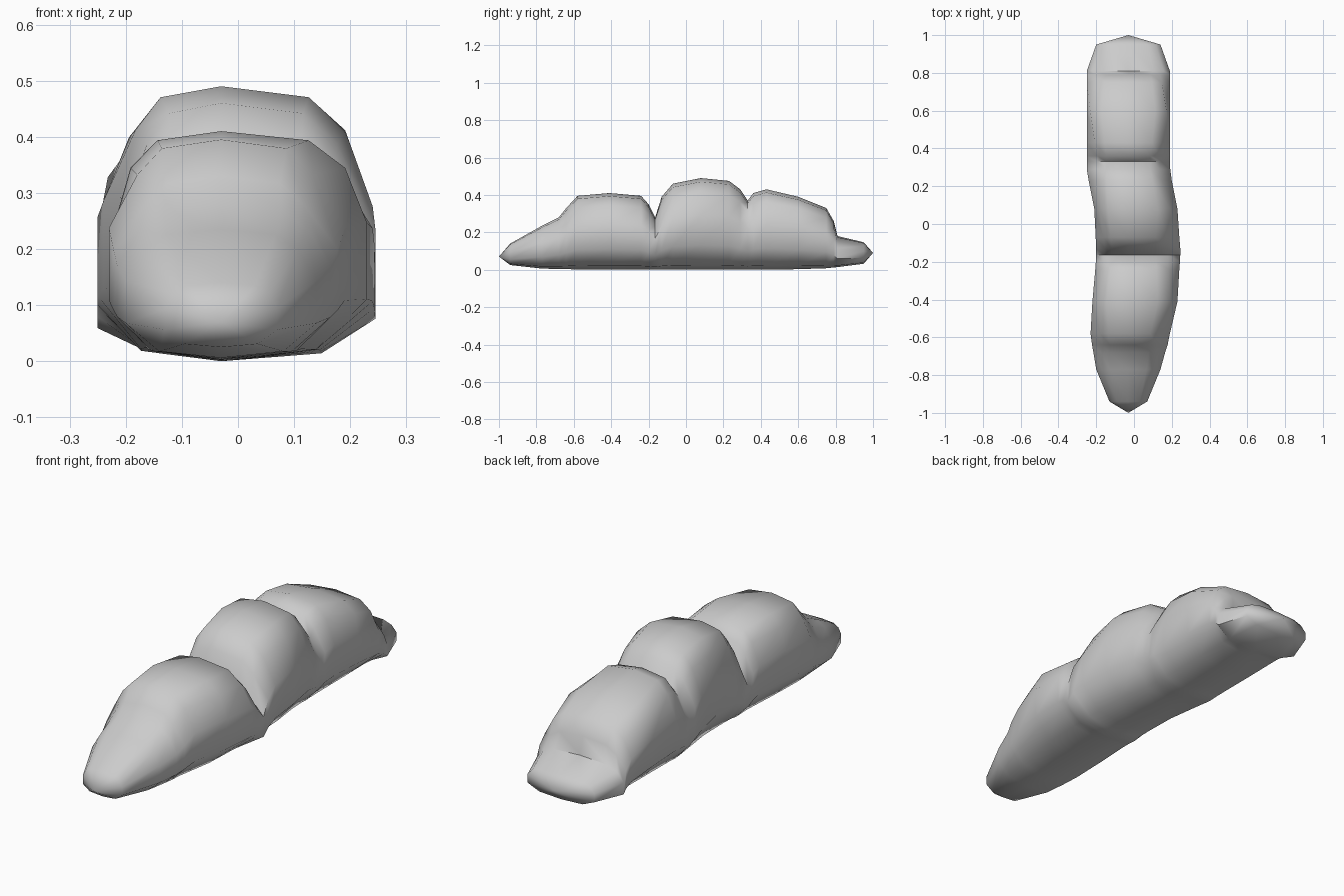
import bpy, bmesh, math

CX = -0.03   # ridge line of the body

# Stations along the body: y, left x, right x, bottom z, top z, shoulder width
STATIONS = [
    (-0.94, -0.13, 0.07, 0.025, 0.14, 1.0),
    (-0.77, -0.20, 0.14, 0.006, 0.235, 0.95),
    (-0.68, -0.215, 0.165, 0.004, 0.28, 0.92),
    (-0.64, -0.222, 0.178, 0.003, 0.33, 0.84),
    (-0.58, -0.23, 0.19, 0.002, 0.395, 0.88),
    (-0.41, -0.22, 0.23, 0.0, 0.41, 1.0),
    (-0.24, -0.205, 0.24, 0.0, 0.395, 0.92),
    (-0.20, -0.202, 0.243, 0.0, 0.35, 0.9),
    (-0.165, -0.20, 0.245, 0.0, 0.28, 0.9),
    (-0.13, -0.20, 0.245, 0.0, 0.39, 0.86),
    (-0.07, -0.203, 0.24, 0.0, 0.46, 0.9),
    (0.08, -0.21, 0.23, 0.0, 0.49, 1.0),
    (0.23, -0.24, 0.20, 0.0, 0.475, 0.92),
    (0.29, -0.25, 0.192, 0.0, 0.43, 0.88),
    (0.33, -0.25, 0.19, 0.0, 0.37, 0.88),
    (0.36, -0.25, 0.19, 0.0, 0.41, 0.88),
    (0.43, -0.25, 0.19, 0.0, 0.43, 0.95),
    (0.60, -0.25, 0.19, 0.003, 0.39, 1.08),
    (0.75, -0.25, 0.19, 0.008, 0.33, 0.95),
    (0.79, -0.25, 0.19, 0.012, 0.26, 0.9),
    (0.81, -0.25, 0.19, 0.014, 0.18, 1.0),
    (0.95, -0.20, 0.14, 0.032, 0.147, 1.0),
]

# Half cross-section: (width fraction, height fraction), bottom to top
HALF = [(0, 0), (0.65, 0.05), (1, 0.27), (1, 0.60), (0.85, 0.84), (0.6, 0.96), (0, 1)]


def ring(y, xl, xr, z0, z1, s):
    right, left = [], []
    for u, v in HALF:
        w = u * s if v > 0.8 else u
        z = z0 + (z1 - z0) * v
        right.append((CX + w * (xr - CX), y, z))
        left.append((CX + w * (xl - CX), y, z))
    return right + left[-2:0:-1]


# Lobed body: lofted rings closed by a point at each end
bm = bmesh.new()
rings = [[bm.verts.new(p) for p in ring(*st)] for st in STATIONS]
n = len(rings[0])
for a, b in zip(rings, rings[1:]):
    for i in range(n):
        j = (i + 1) % n
        bm.faces.new((a[i], a[j], b[j], b[i]))
for r, tip in ((rings[0], (CX, -1, 0.07)), (rings[-1], (CX, 1, 0.09))):
    t = bm.verts.new(tip)
    for i in range(n):
        bm.faces.new((r[i], r[(i + 1) % n], t))
bmesh.ops.recalc_face_normals(bm, faces=bm.faces)

mesh = bpy.data.meshes.new("lobed_body")
bm.to_mesh(mesh)
bm.free()
body = bpy.data.objects.new("lobed_body", mesh)
bpy.context.collection.objects.link(body)
bpy.context.view_layer.objects.active = body
body.select_set(True)
bpy.ops.object.shade_smooth_by_angle(angle=math.radians(60))
